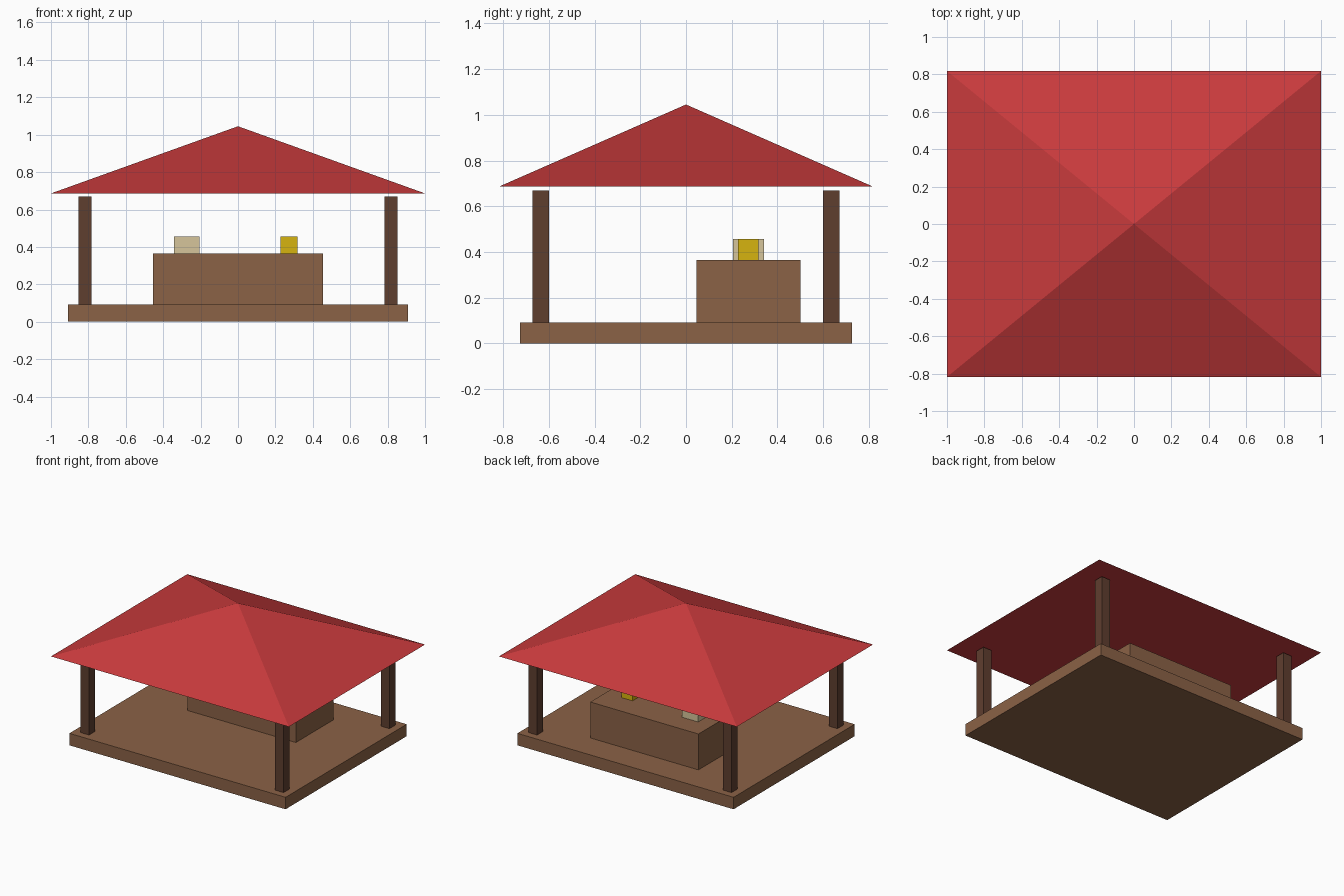
import bpy, bmesh

if "Cube" in bpy.data.objects:
    bpy.data.objects.remove(bpy.data.objects["Cube"])


def material(name, rgb):
    # sRGB 0-255 to linear diffuse colour
    lin = [((c / 255 + 0.055) / 1.055) ** 2.4 if c > 10 else c / 255 / 12.92 for c in rgb]
    m = bpy.data.materials.new(name)
    m.diffuse_color = (*lin, 1)
    m.use_nodes = True
    m.node_tree.nodes["Principled BSDF"].inputs["Base Color"].default_value = m.diffuse_color
    return m


wood = material("brown wood", (139, 98, 70))
dark_wood = material("dark wood", (95, 62, 47))
red = material("roof red", (200, 58, 60))
yellow = material("golden yellow", (214, 180, 16))
tan = material("pale tan", (214, 197, 155))


def box(name, x, y, z, mat, taper=False):
    """Box from (min, max) ranges; taper closes the top to an apex."""
    bm = bmesh.new()
    bmesh.ops.create_cube(bm, size=1)
    for v in bm.verts:
        v.co = [lo + (hi - lo) * (c + 0.5) for (lo, hi), c in zip((x, y, z), v.co)]
    if taper:
        top = [v for v in bm.verts if v.co.z > sum(z) / 2]
        apex = (sum(x) / 2, sum(y) / 2, z[1])
        bmesh.ops.pointmerge(bm, verts=top, merge_co=apex)
    bmesh.ops.recalc_face_normals(bm, faces=bm.faces)
    mesh = bpy.data.meshes.new(name)
    bm.to_mesh(mesh)
    bm.free()
    mesh.materials.append(mat)
    ob = bpy.data.objects.new(name, mesh)
    bpy.context.collection.objects.link(ob)
    return ob


# Floor platform
box("platform", (-0.909, 0.909), (-0.727, 0.727), (0, 0.091), wood)

# Corner posts
for sx, side in ((-1, "left"), (1, "right")):
    for sy, end in ((-1, "front"), (1, "back")):
        cx, cy, h = sx * 0.818, sy * 0.636, 0.036
        box(f"{end}_{side}_post", (cx - h, cx + h), (cy - h, cy + h), (0.091, 0.67), dark_wood)

# Pyramid roof, floating just above the posts
box("roof", (-1, 1), (-0.818, 0.818), (0.686, 1.045), red, taper=True)

# Counter and the goods on it
box("counter", (-0.455, 0.455), (0.045, 0.5), (0.091, 0.364), wood)
box("tan_block", (-0.341, -0.205), (0.205, 0.341), (0.364, 0.457), tan)
box("yellow_block", (0.227, 0.318), (0.227, 0.318), (0.364, 0.457), yellow)
